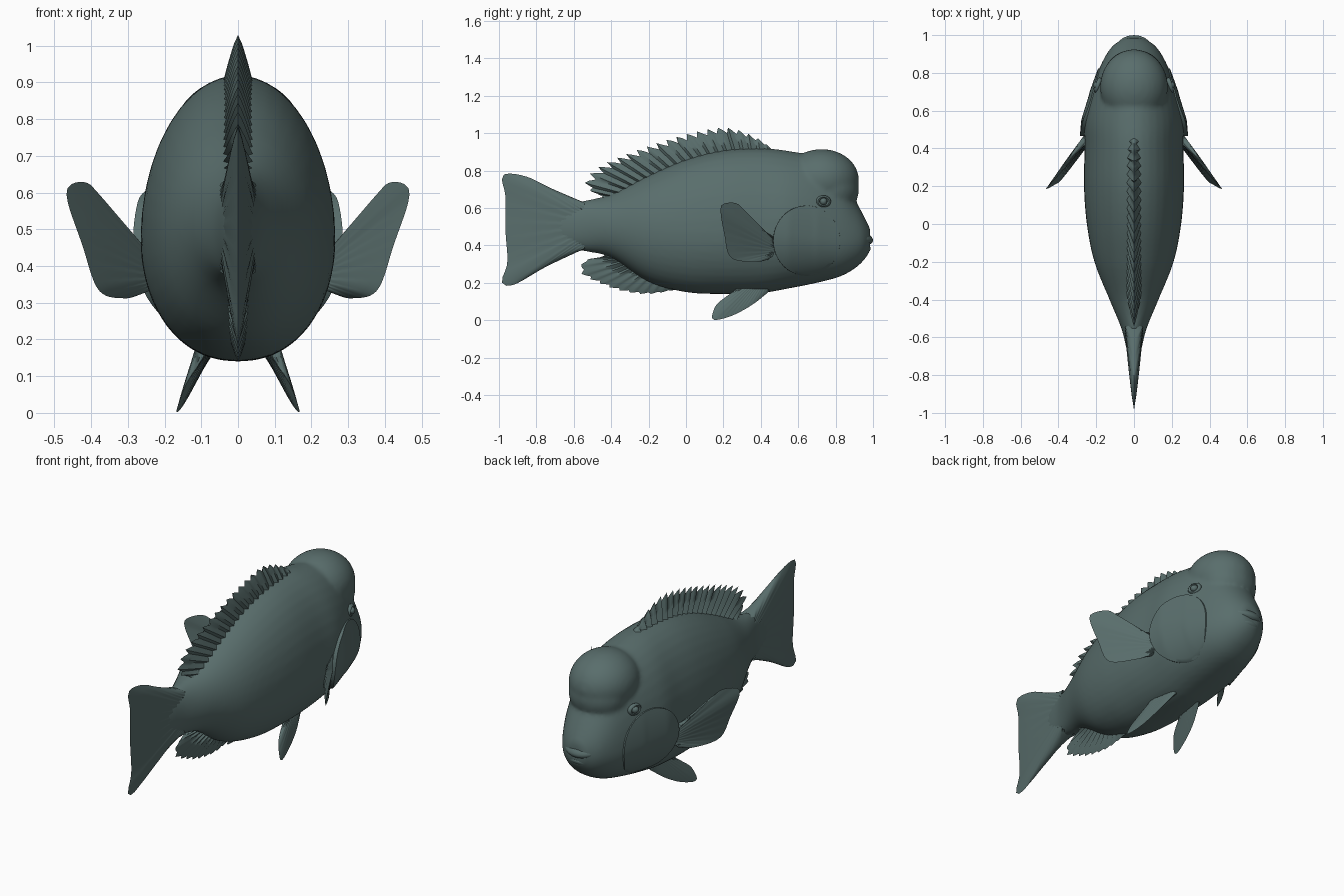
import bpy, bmesh, math
from mathutils import Vector, Matrix

if "Cube" in bpy.data.objects:
    bpy.data.objects.remove(bpy.data.objects["Cube"])

skin = bpy.data.materials.new("dark_grey_green")
skin.diffuse_color = (0.10, 0.155, 0.15, 1)
skin.use_nodes = True
skin.node_tree.nodes["Principled BSDF"].inputs["Base Color"].default_value = skin.diffuse_color


def spline(pts, t):
    """Point at t (0..1, even per control point) on a smooth curve."""
    n = len(pts) - 1
    f = min(max(t, 0), 1) * n
    i = min(int(f), n - 1)
    u = f - i
    p = [pts[min(max(k, 0), n)] for k in (i - 1, i, i + 1, i + 2)]
    return [0.5 * (2 * b + (c - a) * u + (2 * a - 5 * b + 4 * c - d) * u * u
            + (3 * b - a - 3 * c + d) * u ** 3) for a, b, c, d in zip(*p)]


def resample(pts, n):
    """n + 1 points evenly spaced by length on the smooth curve."""
    fine = [Vector(spline(pts, k / 300)) for k in range(301)]
    acc = [0]
    for a, b in zip(fine, fine[1:]):
        acc.append(acc[-1] + (b - a).length)
    return [fine[min(range(301), key=lambda k: abs(acc[k] - acc[-1] * i / n))]
            for i in range(n + 1)]


def finish(name, bm, mirror=False, angle=50):
    bmesh.ops.remove_doubles(bm, verts=bm.verts, dist=0.0003)
    bmesh.ops.recalc_face_normals(bm, faces=bm.faces)
    me = bpy.data.meshes.new(name)
    bm.to_mesh(me)
    bm.free()
    me.materials.append(skin)
    ob = bpy.data.objects.new(name, me)
    bpy.context.collection.objects.link(ob)
    bpy.ops.object.select_all(action='DESELECT')
    ob.select_set(True)
    bpy.context.view_layer.objects.active = ob
    bpy.ops.object.shade_smooth_by_angle(angle=math.radians(angle))
    if mirror:
        ob.modifiers.new("mirror", 'MIRROR')
    return ob


def ellipsoid(bm, c, r, tilt=0):
    m = Matrix.Translation(c) @ Matrix.Rotation(tilt, 4, 'X') @ Matrix.Diagonal((*r, 1))
    bmesh.ops.create_uvsphere(bm, u_segments=32, v_segments=20, radius=1, matrix=m)


def grid_faces(bm, g, wrap=False):
    for a, b in zip(g, g[1:]):
        for j in range(len(a) if wrap else len(a) - 1):
            k = (j + 1) % len(a)
            bm.faces.new((a[j], a[k], b[k], b[j]))


def fin(name, base, tip, normal, thick, spines=0, saw=0, pleat=0.2, mirror=False):
    """Tapered sheet from a base line to a tip line, with optional spines."""
    n, rows = (spines * 3 if spines else 48), 6
    b, e = resample(base, n), resample(tip, n)
    nor = Vector(normal).normalized()
    bm = bmesh.new()
    for side in (1, -1):
        g = []
        for i in range(n + 1):
            end = e[i].lerp(b[i], saw * (1, 0.45, 0)[i % 3])
            ray = 1 - pleat * (1 - (0, 0.5, 1)[i % 3])
            row = []
            for r in range(rows + 1):
                f = r / rows
                t = 0 if i in (0, n) else thick * (1 - f) ** 0.8 * ray
                row.append(bm.verts.new(b[i].lerp(end, f) + nor * t * side))
            g.append(row)
        grid_faces(bm, g)
    return finish(name, bm, mirror, 60)


# body stations: y, top, bottom, half width, height of widest point
STATIONS = [
    (-.78, .54, .46, .012, .50), (-.66, .615, .39, .04, .50), (-.55, .638, .37, .068, .50),
    (-.4, .675, .335, .13, .50), (-.2, .775, .205, .21, .48), (0, .86, .15, .25, .47),
    (.2, .91, .14, .265, .47), (.4, .92, .145, .262, .47), (.55, .905, .17, .262, .47),
    (.7, .87, .20, .228, .45), (.82, .78, .232, .185, .43), (.9, .65, .275, .145, .43),
    (.95, .56, .32, .105, .43), (.985, .49, .37, .05, .43)]


def half_width(y, z):
    for a, b in zip(STATIONS, STATIONS[1:]):
        if a[0] <= y <= b[0]:
            u = (y - a[0]) / (b[0] - a[0])
            _, top, bot, w, mid = [p + (q - p) * u for p, q in zip(a, b)]
            s = (z - mid) / ((top - mid) if z > mid else (mid - bot))
            return w * math.sqrt(max(0, 1 - s * s))
    return 0


# body, forehead hump and snout fused into one skin
bm = bmesh.new()
g = []
for i in range(79):
    y, top, bot, w, mid = spline(STATIONS, i / 78)
    ring = []
    for k in range(40):
        a = math.tau * k / 40
        c, s = math.cos(a), math.sin(a)
        p = 1 if s > 0 else 0.9
        ring.append(bm.verts.new((math.copysign(w * abs(c) ** p, c), y,
                                  mid + s * ((top - mid) if s > 0 else (mid - bot)))))
    g.append(ring)
grid_faces(bm, g, True)
bm.faces.new(g[0])
bm.faces.new(g[-1])
ellipsoid(bm, (0, .725, .75), (.18, .2, .165))
ellipsoid(bm, (0, .77, .70), (.165, .155, .15))
ellipsoid(bm, (0, .86, .47), (.14, .12, .10), -.4)
bmesh.ops.recalc_face_normals(bm, faces=bm.faces)
body = finish("body", bm)
rm = body.modifiers.new("fuse", 'REMESH')
rm.mode = 'VOXEL'
rm.voxel_size = 0.013
rm.use_smooth_shade = True
sm = body.modifiers.new("soften", 'SMOOTH')
sm.factor = 0.5
sm.iterations = 6

# lips
for name, c, r, tilt in (("upper_lip", (0, .91, .445), (.105, .092, .042), -.25),
                         ("lower_lip", (0, .90, .365), (.095, .09, .034), .25)):
    bm = bmesh.new()
    ellipsoid(bm, c, r, tilt)
    finish(name, bm)

# gill covers: raised plates that lift off toward the back
bm = bmesh.new()
g = []
for r in range(13):
    f = r / 12
    ring = []
    for k in range(48):
        a = math.tau * k / 48
        y, z = .645 + .195 * f * math.cos(a), .425 + .205 * f * math.sin(a)
        lift = .007 + .018 * max(0, (.68 - y) / .22)
        if r == 12:
            lift = -.03
            y, z = .645 + (y - .645) * .925, .425 + (z - .425) * .925
        ring.append(bm.verts.new((half_width(y, z) + lift, y, z)))
    g.append(ring)
grid_faces(bm, g, True)
finish("gill_cover", bm, True)

# eyes with lids
bm = bmesh.new()
ex = half_width(.73, .635)
ellipsoid(bm, (ex + .002, .735, .635), (.022, .02, .02))
finish("eye", bm, True)
bm = bmesh.new()
g = []
for i in range(24):
    a = math.tau * i / 24
    g.append([bm.verts.new((ex - .25 * .034 * math.cos(a) + .012 * math.sin(b),
                            .735 + (.03 + .01 * math.cos(b)) * math.cos(a),
                            .635 + (.024 + .009 * math.cos(b)) * math.sin(a)))
              for b in (math.tau * j / 8 for j in range(8))])
grid_faces(bm, g + [g[0]], True)
finish("eyelid", bm, True)

# fins
X = (1, 0, 0)
fin("dorsal_fin",
    [(0, .47, .89), (0, .2, .89), (0, -.1, .79), (0, -.44, .64)],
    [(0, .46, .915), (0, .38, .975), (0, .22, 1.03), (0, .02, 1.0), (0, -.25, .915),
     (0, -.46, .825), (0, -.54, .745), (0, -.51, .69), (0, -.44, .665)],
    X, .042, spines=22, saw=.22, pleat=.4)
fin("anal_fin",
    [(0, -.05, .20), (0, -.25, .27), (0, -.43, .36)],
    [(0, -.04, .165), (0, -.2, .14), (0, -.34, .155), (0, -.47, .2), (0, -.565, .255),
     (0, -.54, .32), (0, -.44, .335)],
    X, .03, spines=13, saw=.1, pleat=.4)
fin("tail_fin",
    [(0, -.54, .63), (0, -.56, .5), (0, -.54, .38)],
    [(0, -.57, .64), (0, -.72, .705), (0, -.86, .77), (0, -.98, .775), (0, -.965, .66),
     (0, -.965, .48), (0, -.955, .31), (0, -.985, .205), (0, -.92, .19), (0, -.75, .285),
     (0, -.57, .37)],
    X, .05, pleat=.08)
fin("pectoral_fin",
    [(.235, .48, .44), (.235, .47, .39), (.235, .45, .34)],
    [(.265, .44, .46), (.35, .34, .53), (.40, .28, .62), (.455, .2, .622), (.465, .185, .58),
     (.425, .205, .46), (.38, .24, .335), (.31, .37, .312), (.26, .44, .325)],
    (.77, .64, 0), .02, pleat=.15, mirror=True)
fin("pelvic_fin",
    [(.075, .45, .18), (.09, .36, .18), (.10, .28, .18)],
    [(.085, .44, .15), (.12, .35, .08), (.148, .24, .022), (.168, .145, .004),
     (.145, .155, .07), (.12, .2, .115), (.105, .265, .15)],
    (.9, -.1, .4), .02, pleat=.15, mirror=True)
